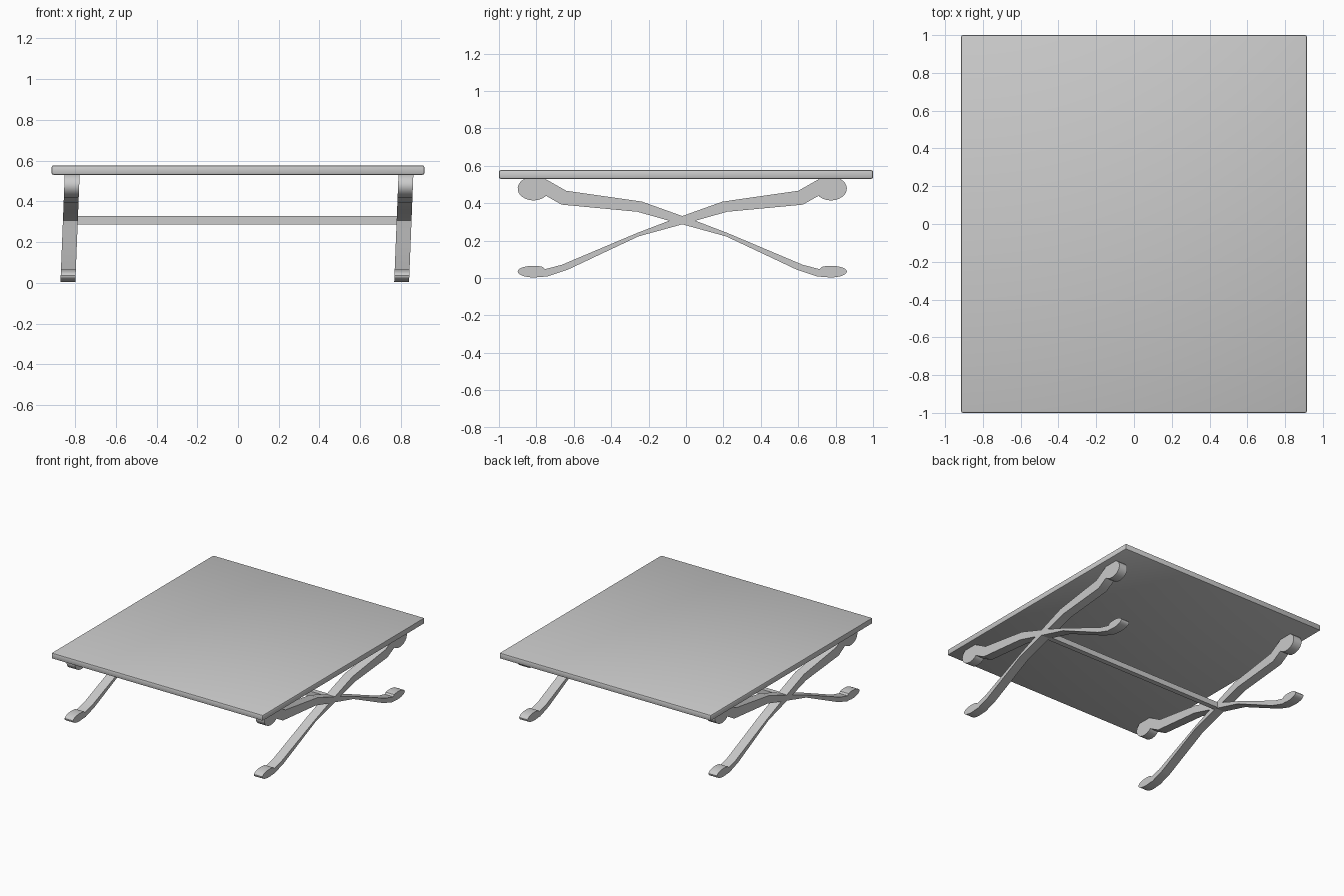
import bpy, bmesh, math
from mathutils import Vector

cube = bpy.data.objects.get("Cube")
if cube:
    bpy.data.objects.remove(cube, do_unlink=True)

grey = bpy.data.materials.new("plain_grey")
grey.use_nodes = True
COLOUR = (0.6, 0.6, 0.6, 1)
grey.diffuse_color = COLOUR
grey.node_tree.nodes["Principled BSDF"].inputs["Base Color"].default_value = COLOUR

MID_Y = -0.02    # plane in which the legs cross
LEAN = 0.04      # sideways lean of the legs per unit of height


def finish(name, bm):
    bmesh.ops.recalc_face_normals(bm, faces=bm.faces)
    mesh = bpy.data.meshes.new(name)
    bm.to_mesh(mesh)
    bm.free()
    mesh.materials.append(grey)
    obj = bpy.data.objects.new(name, mesh)
    bpy.context.collection.objects.link(obj)
    bpy.ops.object.select_all(action='DESELECT')
    obj.select_set(True)
    bpy.context.view_layer.objects.active = obj
    bpy.ops.object.shade_smooth_by_angle(angle=math.radians(30))
    return obj


def box(name, size, centre, bevel=0):
    bm = bmesh.new()
    bmesh.ops.create_cube(bm, size=1)
    bmesh.ops.scale(bm, vec=size, verts=bm.verts)
    bmesh.ops.translate(bm, vec=centre, verts=bm.verts)
    if bevel:
        bmesh.ops.bevel(bm, geom=bm.edges[:], offset=bevel, segments=2,
                        profile=0.5, affect='EDGES')
    return finish(name, bm)


def arc(cy, cz, ry, rz, start, end, steps):
    angles = [math.radians(start + (end - start) * i / steps) for i in range(steps + 1)]
    return [(cy + ry * math.cos(a), cz + rz * math.sin(a)) for a in angles]


# Side outline of one leg: scrolled top end, bent bar, oval foot
upper_edge = [(-0.62, 0.466), (-0.215, 0.408), (0.07, 0.306),
              (0.24, 0.241), (0.645, 0.07), (0.735, 0.047)]
lower_edge = [(0.725, 0.007), (0.615, 0.043), (0.235, 0.222),
              (-0.07, 0.306), (-0.24, 0.354), (-0.645, 0.392), (-0.73, 0.44)]
knob = arc(-0.795, 0.478, 0.085, 0.063, -45, -300, 20)
foot = arc(0.795, 0.034, 0.085, 0.031, 125, -115, 20)
outline = knob + [(-0.735, 0.531)] + upper_edge + foot + lower_edge


def leg(name, x, flip):
    bm = bmesh.new()
    half = 0.0365
    verts = [bm.verts.new((x - half + LEAN * z, MID_Y + flip * d, z)) for d, z in outline]
    face = bm.faces.new(verts)
    out = bmesh.ops.extrude_face_region(bm, geom=[face])
    moved = [v for v in out["geom"] if isinstance(v, bmesh.types.BMVert)]
    bmesh.ops.translate(bm, vec=Vector((2 * half, 0, 0)), verts=moved)
    return finish(name, bm)


# Table top and the bar joining the two crossings
box("table_top", (1.83, 2.0, 0.046), (0, 0, 0.553), 0.009)
box("stretcher", (1.6, 0.04, 0.043), (0, MID_Y, 0.307))

# Two crossed pairs of legs
for side, x in (("right", -0.835), ("left", 0.803)):
    leg(side + "_leg_foot_at_back", x, 1)
    leg(side + "_leg_foot_at_front", x, -1)
